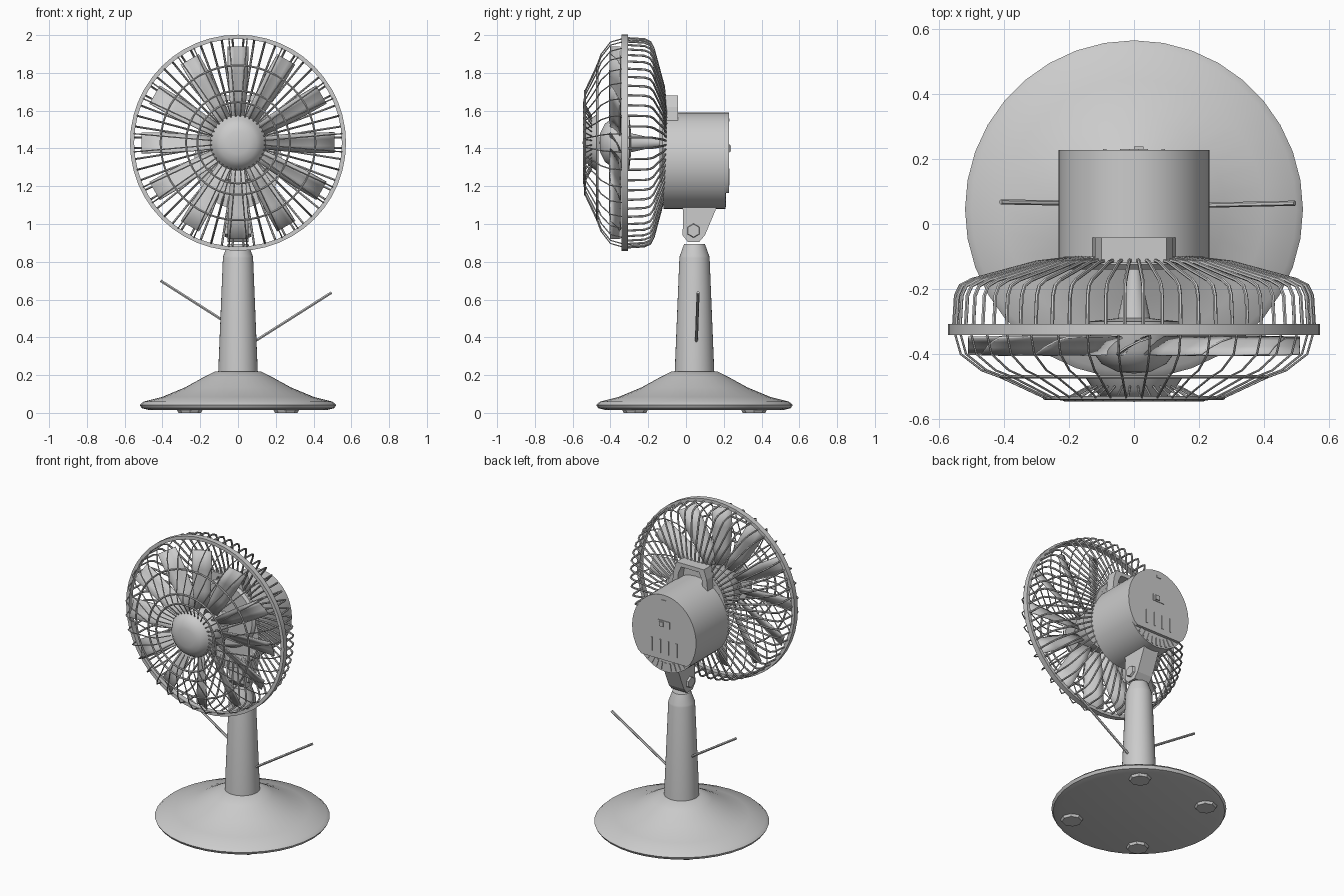
import bpy, bmesh, math
from mathutils import Matrix, Vector

cube = bpy.data.objects.get("Cube")
if cube:
    bpy.data.objects.remove(cube)

grey = bpy.data.materials.new("light grey plastic")
grey.use_nodes = True
colour = (0.6, 0.6, 0.6, 1)
grey.diffuse_color = colour
grey.node_tree.nodes["Principled BSDF"].inputs["Base Color"].default_value = colour

AXIS_Z = 1.43          # height of the rotor axis
STAND_Y = 0.045        # depth of the stand
HOUSING_Z = 1.335      # centre of the motor housing


def activate(ob):
    bpy.ops.object.select_all(action="DESELECT")
    ob.select_set(True)
    bpy.context.view_layer.objects.active = ob


def finish(name, bm, smooth=True):
    bmesh.ops.recalc_face_normals(bm, faces=bm.faces)
    mesh = bpy.data.meshes.new(name)
    bm.to_mesh(mesh)
    bm.free()
    mesh.materials.append(grey)
    ob = bpy.data.objects.new(name, mesh)
    bpy.context.collection.objects.link(ob)
    if smooth:
        activate(ob)
        bpy.ops.object.shade_smooth_by_angle(angle=math.radians(35))
    return ob


def lathe(name, profile, place, segments=36, closed=False):
    """Spin (radius, height) points about z, then place the result."""
    bm = bmesh.new()
    verts = [bm.verts.new((r, 0, h)) for r, h in profile]
    pairs = list(zip(verts, verts[1:]))
    if closed:
        pairs.append((verts[-1], verts[0]))
    edges = [bm.edges.new(p) for p in pairs]
    bmesh.ops.spin(bm, geom=verts + edges, cent=(0, 0, 0), axis=(0, 0, 1),
                   angle=math.tau, steps=segments)
    bmesh.ops.remove_doubles(bm, verts=bm.verts, dist=0.0002)
    bm.transform(place)
    return finish(name, bm)


def prism(name, outline, lift, smooth=False):
    """Extrude a flat outline of 3D points along the lift vector."""
    bm = bmesh.new()
    face = bm.faces.new([bm.verts.new(p) for p in outline])
    out = bmesh.ops.extrude_face_region(bm, geom=[face])
    bmesh.ops.translate(bm, vec=lift,
                        verts=[v for v in out["geom"] if isinstance(v, bmesh.types.BMVert)])
    return finish(name, bm, smooth)


def wires(name, paths, radius, cyclic=False):
    """Thin round bars along a list of paths."""
    curve = bpy.data.curves.new(name, "CURVE")
    curve.dimensions = "3D"
    curve.bevel_depth = radius
    curve.bevel_resolution = 1
    curve.use_fill_caps = True
    for path in paths:
        spline = curve.splines.new("POLY")
        spline.points.add(len(path) - 1)
        for point, co in zip(spline.points, path):
            point.co = (*co, 1)
        spline.use_cyclic_u = cyclic
    curve.materials.append(grey)
    ob = bpy.data.objects.new(name, curve)
    bpy.context.collection.objects.link(ob)
    activate(ob)
    bpy.ops.object.convert(target="MESH")
    bpy.ops.object.shade_smooth_by_angle(angle=math.radians(50))


def around(r, y, a):
    return (r * math.sin(a), y, AXIS_Z + r * math.cos(a))


def circle(r, y, n=48):
    return [around(r, y, math.tau * i / n) for i in range(n)]


def oval(y, floor=0, n=40):
    return [(0.232 * math.sin(math.tau * i / n), y,
             max(floor, HOUSING_Z + 0.255 * math.cos(math.tau * i / n))) for i in range(n)]


stand = Matrix.Translation((0, STAND_Y, 0))
# lathe height runs toward the back of the fan head
head = Matrix.Translation((0, 0, AXIS_Z)) @ Matrix.Rotation(-math.pi / 2, 4, "X")

# Stand: base, feet and post
lathe("base", [(0, 0.015), (0.47, 0.015), (0.51, 0.025), (0.52, 0.042), (0.5, 0.06),
               (0.4, 0.085), (0.28, 0.135), (0.18, 0.19), (0.12, 0.22), (0, 0.22)], stand)
for sx in (-1, 1):
    for sy in (-1, 1):
        lathe("foot", [(0, 0), (0.06, 0), (0.07, 0.02), (0, 0.02)],
              Matrix.Translation((sx * 0.255, STAND_Y + sy * 0.315, 0)), 8)
lathe("post", [(0, 0.21), (0.105, 0.21), (0.08, 0.82), (0.078, 0.83), (0.055, 0.895),
               (0, 0.895)], stand)

# Two thin rods sticking out of the post
wires("side_rods", [[(-0.08, 0.062, 0.49), (-0.41, 0.068, 0.7)],
                    [(0.09, 0.055, 0.38), (0.495, 0.064, 0.637)]], 0.008)

# Tilt hinge between post and housing
prism("hinge_bracket", [(-0.055, y, z) for y, z in
                        ((-0.03, 1.12), (0.17, 1.12), (0.155, 1.07), (0.1, 0.94), (0.07, 0.905),
                         (0.01, 0.905), (-0.018, 0.94), (-0.015, 1.07))], (0.11, 0, 0))
for side in (-1, 1):
    lathe("hinge_bolt", [(0, 0), (0.038, 0), (0.034, 0.014), (0, 0.014)],
          Matrix.Translation((side * 0.054, 0.04, 0.965))
          @ Matrix.Rotation(side * math.pi / 2, 4, "Y"), 6)

# Motor housing with a raised back cover and a hollow handle arch
prism("motor_housing", oval(-0.12), (0, 0.328, 0), True)
prism("back_cover", oval(0.2, 1.165), (0, 0.027, 0), True)
outer = [(0.13, 1.52), (0.12, 1.62), (0.1, 1.68)]
inner = [(0.065, 1.655), (0.085, 1.61), (0.095, 1.52)]
arch = outer + [(-x, z) for x, z in reversed(outer)]
arch += [(-x, z) for x, z in reversed(inner)] + inner
prism("handle_arch", [(x, -0.12, z) for x, z in arch], (0, 0.078, 0))
lathe("rear_hub_plate", [(0, -0.14), (0.2, -0.14), (0.215, -0.125), (0.215, -0.1), (0, -0.1)], head)


def back_plate(name, x, z, w, h, y=0.225, depth=0.006, turn=0):
    c, s = math.cos(turn), math.sin(turn)
    corners = [(-w, -h), (w, -h), (w, h), (-w, h)]
    prism(name, [(x + (a * c + b * s) / 2, y, z + (b * c - a * s) / 2) for a, b in corners],
          (0, depth, 0))


# Switch, slits and vents on the back
back_plate("switch_plate", 0, 1.4, 0.085, 0.045)
back_plate("switch_knob", 0.015, 1.4, 0.03, 0.03, 0.23, 0.009)
back_plate("top_mark", 0, 1.55, 0.03, 0.015)
for i in range(4):
    back_plate("back_slit", -0.09 + 0.06 * i, 1.25, 0.012, 0.09)
for i in range(13):
    a = math.radians(125 + 110 * i / 12)
    back_plate("bottom_vent", 0.2 * math.sin(a), HOUSING_Z + 0.22 * math.cos(a),
               0.012, 0.05, 0.206, 0.007, a)

# Cage: rim, rear wires, front wires and rings
lathe("cage_rim", [(0.55, -0.342), (0.572, -0.342), (0.572, -0.308), (0.55, -0.308)],
      head, 48, True)
rear = [(0.19, -0.105), (0.3, -0.118), (0.5, -0.172), (0.535, -0.19), (0.549, -0.22),
        (0.555, -0.32)]
front = [(0.555, -0.33), (0.535, -0.4), (0.47, -0.45), (0.41, -0.472), (0.275, -0.535),
         (0.215, -0.54), (0.14, -0.5)]
for name, profile, count, radius in (("rear_wires", rear, 60, 0.006),
                                     ("front_wires", front, 36, 0.0035)):
    wires(name, [[around(r, y, math.tau * (i + 0.5) / count) for r, y in profile]
                 for i in range(count)], radius)
wires("front_rings", [circle(0.41, -0.47), circle(0.275, -0.535), circle(0.215, -0.54)],
      0.006, True)

# Round cap in the middle of the front cage
lathe("front_cap", [(0, -0.547), (0.06, -0.544), (0.1, -0.532), (0.125, -0.51), (0.148, -0.475),
                    (0.14, -0.465), (0, -0.465)], head)

# Rotor: hub, shaft and twisted blades
lathe("rotor_hub", [(0, -0.46), (0.05, -0.455), (0.1, -0.43), (0.13, -0.39), (0.14, -0.3),
                    (0.05, -0.29), (0.03, -0.2), (0.02, -0.12), (0, -0.12)], head)
bm = bmesh.new()
BLADES = 12
for i in range(BLADES):
    turn = Matrix.Rotation(math.tau * i / BLADES, 4, "Y")
    rows = []
    for r, chord, pitch in ((0.11, 0.08, 40), (0.24, 0.105, 34), (0.38, 0.12, 29), (0.51, 0.12, 25)):
        row = []
        for t, bow in ((-0.5, 0), (-0.17, 0.006), (0.17, 0.006), (0.5, 0)):
            p = Matrix.Rotation(math.radians(pitch), 4, "Z") @ Vector((t * chord, bow, r))
            p = turn @ (p + Vector((0, -0.375, 0)))
            row.append(bm.verts.new(p + Vector((0, 0, AXIS_Z))))
        rows.append(row)
    for low, high in zip(rows, rows[1:]):
        for k in range(3):
            bm.faces.new((low[k], low[k + 1], high[k + 1], high[k]))
blades = finish("rotor_blades", bm)
solid = blades.modifiers.new("thickness", "SOLIDIFY")
solid.thickness = 0.006
solid.offset = 0
